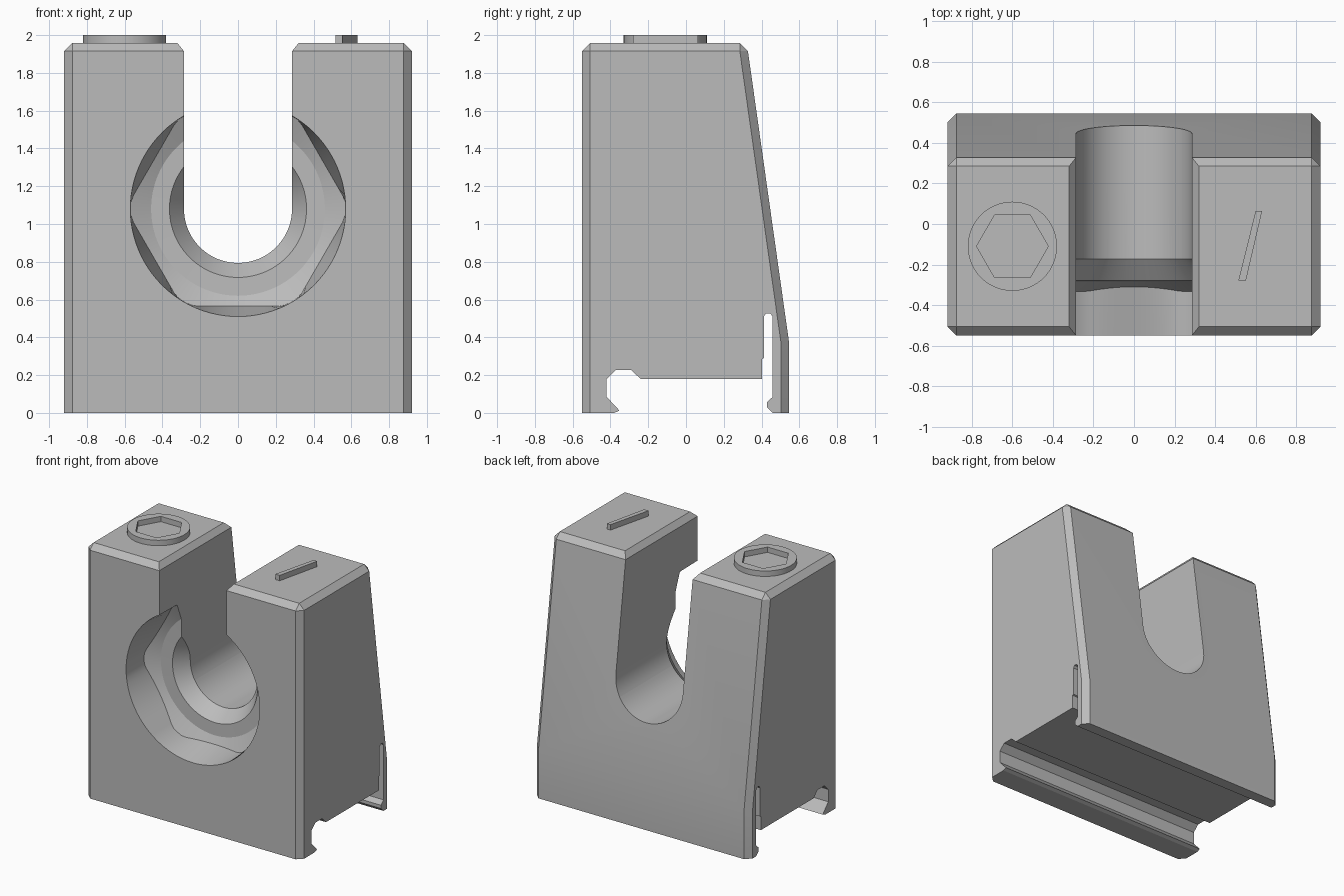
import bpy, bmesh, math

if "Cube" in bpy.data.objects:
    bpy.data.objects.remove(bpy.data.objects["Cube"])

grey = bpy.data.materials.new("plain grey")
grey.diffuse_color = (0.5, 0.5, 0.5, 1)
grey.use_nodes = True
grey.node_tree.nodes["Principled BSDF"].inputs["Base Color"].default_value = grey.diffuse_color


def make(name, bm):
    bmesh.ops.recalc_face_normals(bm, faces=bm.faces[:])
    mesh = bpy.data.meshes.new(name)
    bm.to_mesh(mesh)
    bm.free()
    mesh.materials.append(grey)
    ob = bpy.data.objects.new(name, mesh)
    bpy.context.collection.objects.link(ob)
    return ob


def loft(name, rings):
    """Closed solid through rings holding equal numbers of points."""
    bm = bmesh.new()
    vs = [[bm.verts.new(p) for p in r] for r in rings]
    n = len(vs[0])
    for a, b in zip(vs, vs[1:]):
        for i in range(n):
            j = (i + 1) % n
            bm.faces.new((a[i], a[j], b[j], b[i]))
    bm.faces.new(vs[0])
    bm.faces.new(vs[-1][::-1])
    return make(name, bm)


def prism(name, pts, axis, lo, hi):
    """Extrude a 2D outline along an axis."""
    place = {"x": lambda p, t: (t, p[0], p[1]),
             "y": lambda p, t: (p[0], t, p[1]),
             "z": lambda p, t: (p[0], p[1], t)}[axis]
    return loft(name, [[place(p, t) for p in pts] for t in (lo, hi)])


def circle(cx, cy, r, n):
    return [(cx + r * math.cos(2 * math.pi * i / n),
             cy + r * math.sin(2 * math.pi * i / n)) for i in range(n)]


def cut(ob, cutter):
    m = ob.modifiers.new("cut", "BOOLEAN")
    m.operation, m.solver, m.object = "DIFFERENCE", "EXACT", cutter
    bpy.context.view_layer.objects.active = ob
    bpy.ops.object.modifier_apply(modifier=m.name)
    bpy.data.objects.remove(cutter)


def smooth(ob, angle):
    bpy.ops.object.select_all(action="DESELECT")
    ob.select_set(True)
    bpy.context.view_layer.objects.active = ob
    bpy.ops.object.shade_smooth_by_angle(angle=math.radians(angle))


# Block: chamfered upright body with a sloping back
W, F, C = 0.92, -0.55, 0.043
bm = bmesh.new()
for s in (-1, 1):
    for z, back in ((0, 0.546), (0.37, 0.546), (1.915, 0.328)):
        for x, y in ((W - C, F), (W, F + C), (W, back - C), (W - C, back)):
            bm.verts.new((s * x, y, z))
    for y in (F + C, 0.285):
        bm.verts.new((s * (W - C), y, 1.958))
bmesh.ops.convex_hull(bm, input=bm.verts[:])
bmesh.ops.dissolve_limit(bm, angle_limit=0.01, verts=bm.verts[:], edges=bm.edges[:])
body = make("clamp_body", bm)

# U-shaped slot, flared at the top edges
R, CZ = 0.286, 1.08
arc = [(R * math.cos(a), CZ + R * math.sin(a))
       for a in (math.pi + math.pi * i / 48 for i in range(49))]
slot = arc + [(R, 1.915), (R + 0.06, 1.99), (-R - 0.06, 1.99), (-R, 1.915)]
cut(body, prism("slot_cutter", slot, "y", -0.8, 0.8))

# Front pocket: round mouth blending to a hexagonal seat, then a countersink
N = 96
angles = [2 * math.pi * i / N for i in range(N)]


def ring(radius, depth):
    out = []
    for a in angles:
        r = radius(a)
        out.append((r * math.cos(a), depth(r), CZ + r * math.sin(a)))
    return out


def hex_radius(a):
    off = (a % (math.pi / 3)) - math.pi / 6
    return min(0.567, 0.515 / math.cos(off))


pocket = [ring(lambda a: 0.57, lambda r: -0.7),
          ring(lambda a: 0.57, lambda r: F),
          ring(hex_radius, lambda r: -0.31 - (r - 0.515) * 0.46),
          ring(lambda a: 0.46, lambda r: -0.283),
          ring(lambda a: 0.363, lambda r: -0.28),
          ring(lambda a: 0.28, lambda r: -0.165)]
cut(body, loft("pocket_cutter", pocket))

# Rail clip channel with hooked lips and a spring slit
rail = [(-0.38, -0.1), (-0.38, 0), (-0.352, 0.012), (-0.42, 0.085), (-0.42, 0.18),
        (-0.372, 0.226), (-0.29, 0.226), (-0.24, 0.18), (0.402, 0.18),
        (0.402, 0.285), (0.412, 0.29), (0.412, 0.51), (0.424, 0.527),
        (0.446, 0.527), (0.459, 0.51), (0.459, 0.085), (0.428, 0.055),
        (0.428, 0.03), (0.458, 0), (0.458, -0.1)]
cut(body, prism("rail_cutter", rail, "x", -1.2, 1.2))
smooth(body, 20)

# Raised round boss with hexagonal recess
boss = prism("bolt_boss", circle(-0.6, -0.11, 0.22, 64), "z", 1.95, 2.0)
cut(boss, prism("hex_cutter", circle(-0.6, -0.11, 0.177, 6), "z", 1.959, 2.1))
smooth(boss, 20)

# Raised slanted marker bar
prism("marker_bar", [(0.515, -0.28), (0.552, -0.28), (0.632, 0.063), (0.6, 0.063)],
      "z", 1.95, 2.0)
